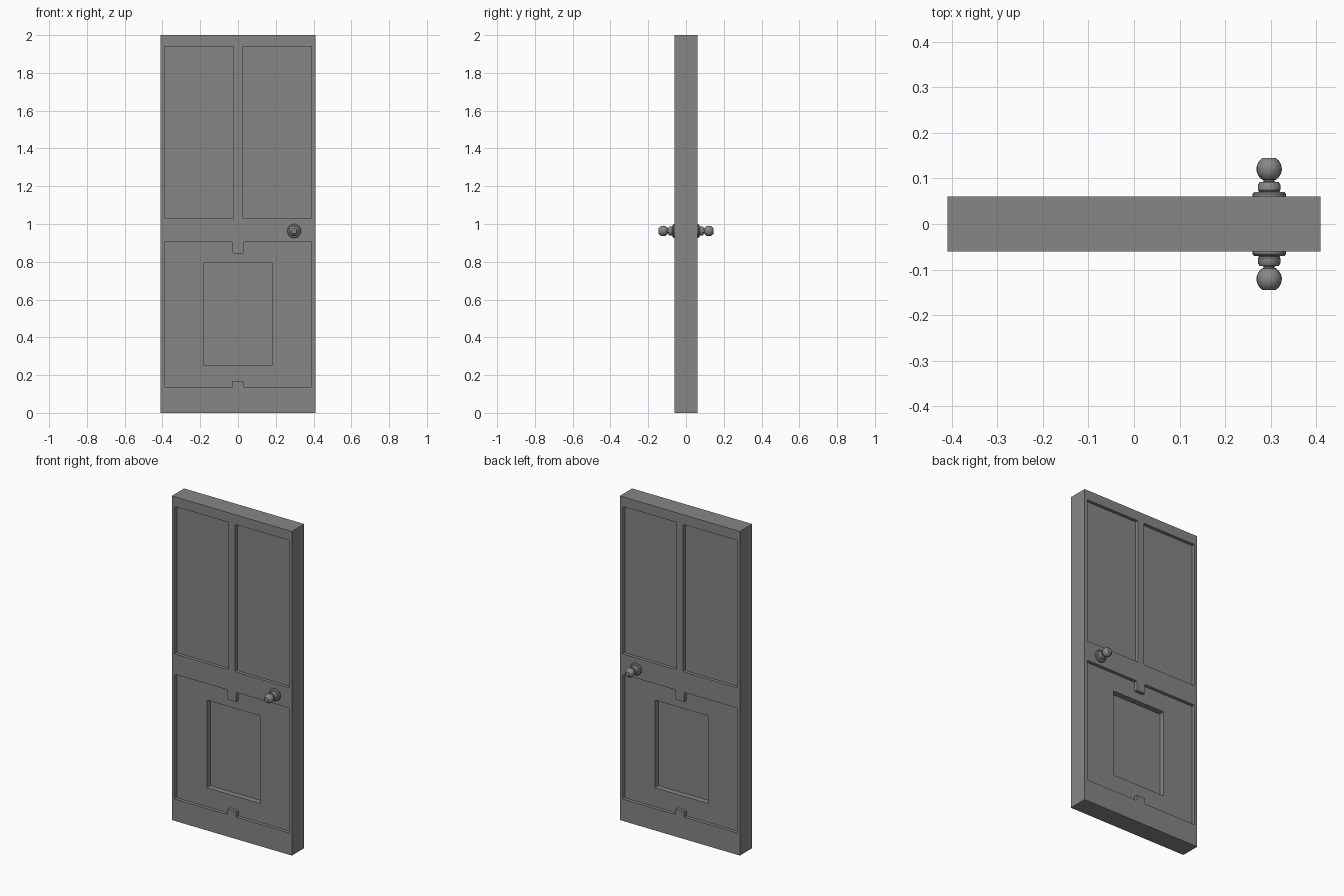
import bpy, bmesh, math
from mathutils import Matrix

cube = bpy.data.objects.get("Cube")
if cube:
    bpy.data.objects.remove(cube, do_unlink=True)

grey = bpy.data.materials.new("mid_grey")
grey.use_nodes = True
grey.diffuse_color = (0.24, 0.24, 0.24, 1)
grey.node_tree.nodes["Principled BSDF"].inputs["Base Color"].default_value = (0.24, 0.24, 0.24, 1)


def finish(name, bm):
    bmesh.ops.recalc_face_normals(bm, faces=bm.faces)
    mesh = bpy.data.meshes.new(name)
    bm.to_mesh(mesh)
    bm.free()
    mesh.materials.append(grey)
    obj = bpy.data.objects.new(name, mesh)
    bpy.context.collection.objects.link(obj)
    return obj


def prism(name, outline, y0, y1, radius=0):
    """Extrude an (x, z) outline along y, optionally rounding its corners."""
    bm = bmesh.new()
    face = bm.faces.new([bm.verts.new((x, y0, z)) for x, z in outline])
    ext = bmesh.ops.extrude_face_region(bm, geom=[face])
    moved = [v for v in ext["geom"] if isinstance(v, bmesh.types.BMVert)]
    bmesh.ops.translate(bm, verts=moved, vec=(0, y1 - y0, 0))
    if radius:
        edges = [e for e in bm.edges if abs(e.verts[0].co.y - e.verts[1].co.y) > 0.001]
        bmesh.ops.bevel(bm, geom=edges, offset=radius, segments=2, profile=0.5, affect='EDGES')
    return finish(name, bm)


def rect(x0, x1, z0, z1):
    return [(x0, z0), (x1, z0), (x1, z1), (x0, z1)]


HALF = 0.06       # half thickness of the door
PANEL = 0.04      # half thickness at the panels
FLAP = 0.006      # half thickness at the pet flap

# Solid slab
door = prism("door", rect(-0.41, 0.41, 0, 2), -HALF, HALF)

# Lower panel outline, notched in the middle at top and bottom
half_outline = [(0.03, 0.17), (0.03, 0.135), (0.39, 0.135),
                (0.39, 0.905), (0.03, 0.905), (0.03, 0.845)]
lower_panel = half_outline + [(-x, z) for x, z in reversed(half_outline)]

# Recesses on both faces: outline and remaining half thickness
recesses = [
    (rect(-0.39, -0.023, 1.03, 1.94), PANEL),
    (rect(0.023, 0.39, 1.03, 1.94), PANEL),
    (lower_panel, PANEL),
    (rect(-0.183, 0.183, 0.252, 0.793), FLAP),
]
for outline, depth in recesses:
    for side in (-1, 1):
        cutter = prism("recess_cutter", outline, side * depth, side * 0.1, 0.004)
        cutter.hide_render = True
        mod = door.modifiers.new("recess", 'BOOLEAN')
        mod.operation = 'DIFFERENCE'
        mod.solver = 'EXACT'
        mod.object = cutter
        bpy.context.view_layer.objects.active = door
        bpy.ops.object.modifier_apply(modifier=mod.name)
        bpy.data.objects.remove(cutter, do_unlink=True)

# Knob profile: (radius, distance from the door's middle plane)
ball_y, ball_r = 0.121, 0.028
profile = [(0.037, 0.058), (0.037, 0.066), (0.033, 0.070), (0.022, 0.071),
           (0.025, 0.075), (0.025, 0.086), (0.021, 0.092), (0.012, 0.093), (0.012, 0.097)]
for i in range(8):
    a = math.radians(-58 + 118 * i / 7)
    profile.append((ball_r * math.cos(a), ball_y + ball_r * math.sin(a)))

for name, side in (("front_knob", -1), ("back_knob", 1)):
    bm = bmesh.new()
    verts = [bm.verts.new((r, side * y, 0)) for r, y in profile]
    edges = [bm.edges.new(pair) for pair in zip(verts, verts[1:])]
    bmesh.ops.spin(bm, geom=verts + edges, axis=(0, 1, 0), cent=(0, 0, 0),
                   angle=math.tau, steps=20, use_duplicate=False)
    bmesh.ops.remove_doubles(bm, verts=bm.verts, dist=0.0001)
    bmesh.ops.holes_fill(bm, edges=[e for e in bm.edges if e.is_boundary], sides=0)
    bmesh.ops.transform(bm, matrix=Matrix.Translation((0.297, 0, 0.963)), verts=bm.verts)
    knob = finish(name, bm)
    bpy.ops.object.select_all(action='DESELECT')
    knob.select_set(True)
    bpy.context.view_layer.objects.active = knob
    bpy.ops.object.shade_smooth_by_angle(angle=math.radians(35))
